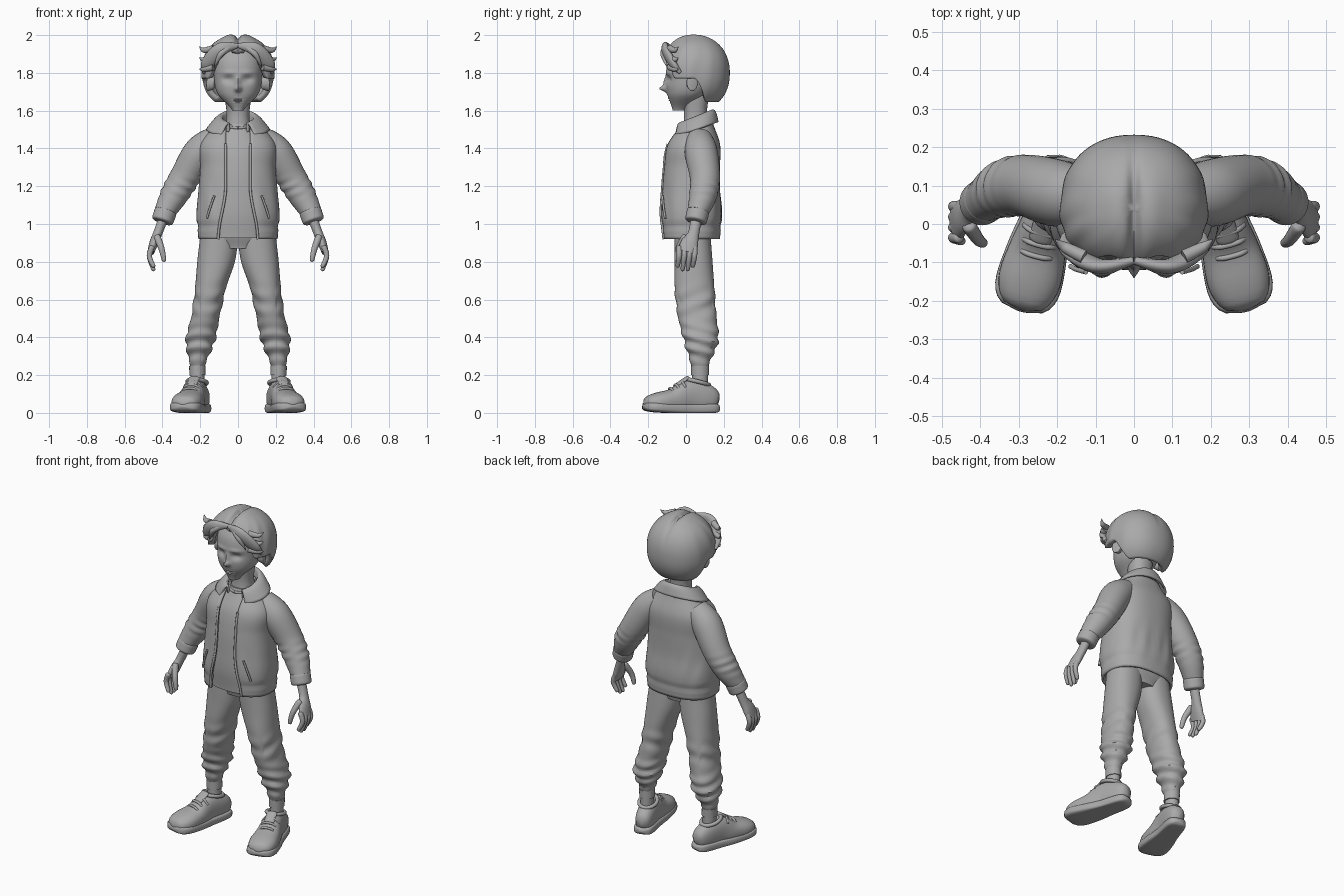
import bpy, bmesh, math
from math import sin, cos, pi, tau, exp, asin, radians, degrees
from mathutils import Vector, Matrix

cube = bpy.data.objects.get("Cube")
if cube:
    bpy.data.objects.remove(cube, do_unlink=True)

clay = bpy.data.materials.new("clay_grey")
clay.use_nodes = True
grey = (.4, .4, .4, 1)
clay.diffuse_color = grey
clay.node_tree.nodes["Principled BSDF"].inputs["Base Color"].default_value = grey

AXIS_X, AXIS_Y, AXIS_Z = Vector((1, 0, 0)), Vector((0, 1, 0)), Vector((0, 0, 1))


def signed_power(value, power):
    return math.copysign(abs(value) ** power, value)


def bump(across, along=0):
    return exp(-across * across - along * along)


def step(start, end, value):
    t = min(max((value - start) / (end - start), 0), 1)
    return t * t * (3 - 2 * t)


def curve(values, t):
    """Smooth curve through evenly spaced numbers or vectors."""
    last = len(values) - 1
    i = min(int(t * last), last - 1)
    u = t * last - i
    a, b, c, d = (values[min(max(k, 0), last)] for k in range(i - 1, i + 3))
    return b + u / 2 * ((c - a) + u * (2 * a - 5 * b + 4 * c - d + u * (3 * (b - c) + d - a)))


def skin(name, rows, closed=True, cap=True, shape=None, mirror=False, thickness=0):
    """Smooth surface through rows of points."""
    bm = bmesh.new()
    grid = [[bm.verts.new(shape(Vector(point)) if shape else point) for point in row] for row in rows]
    count = len(grid[0])
    for low, high in zip(grid, grid[1:]):
        for j in range(count if closed else count - 1):
            k = (j + 1) % count
            bm.faces.new((low[j], low[k], high[k], high[j]))
    if cap:
        bm.faces.new(reversed(grid[0]))
        bm.faces.new(grid[-1])
    bmesh.ops.remove_doubles(bm, verts=bm.verts, dist=.0001)
    bmesh.ops.recalc_face_normals(bm, faces=bm.faces)
    mesh = bpy.data.meshes.new(name)
    bm.to_mesh(mesh)
    bm.free()
    part = bpy.data.objects.new(name, mesh)
    bpy.context.collection.objects.link(part)
    mesh.materials.append(clay)
    if thickness:
        solid = part.modifiers.new("thickness", "SOLIDIFY")
        solid.thickness, solid.offset = thickness, -1
    if mirror:
        part.modifiers.new("mirror", "MIRROR")
    bpy.ops.object.select_all(action="DESELECT")
    part.select_set(True)
    bpy.context.view_layer.objects.active = part
    bpy.ops.object.shade_smooth_by_angle(angle=radians(50))


def stack(name, bottom, top, width, front, back, centre=(0, 0), opening=None,
          steps=40, sides=64, power=.9, **options):
    """Level oval sections whose size follows curves from bottom to top."""
    rows = []
    for i in range(steps + 1):
        t = i / steps
        z = bottom + (top - bottom) * t
        x, half, near, far = (curve(values, t) for values in (centre, width, front, back))
        start = asin((opening(z) / half) ** (1 / power)) if opening else 0
        segments = sides - 1 if opening else sides
        angles = [start + (tau - 2 * start) * j / segments for j in range(sides)]
        rows.append([(x + half * signed_power(sin(a), power),
                      (near + far) / 2 - (far - near) / 2 * signed_power(cos(a), power), z)
                     for a in angles])
    skin(name, rows, closed=not opening, cap=not opening, **options)
    return rows


def tube(name, path, width, depth=None, toward=AXIS_Y, blunt=0, power=1,
         steps=24, sides=20, mirror=True, shape=None):
    """Oval section swept along a path, with optional rounded ends."""
    path = [Vector(point) for point in path]
    spots = [curve(path, i / steps) for i in range(steps + 1)]
    rows = []
    for i, spot in enumerate(spots):
        t = i / steps
        tangent = (spots[min(i + 1, steps)] - spots[max(i - 1, 0)]).normalized()
        along = (toward - tangent * toward.dot(tangent)).normalized()
        across = along.cross(tangent)
        end = max(1 - abs(2 * t - 1) ** blunt, .02) ** .5 if blunt else 1
        wide, deep = curve(width, t) * end, curve(depth or width, t) * end
        rows.append([spot + across * wide * signed_power(cos(a), power)
                     + along * deep * signed_power(sin(a), power)
                     for a in (tau * j / sides for j in range(sides))])
    skin(name, rows, mirror=mirror, shape=shape)


# Head with sockets, nose, brows and lips
def face(v):
    if v.y < 0:
        x = abs(v.x)
        eye = bump((x - .05) / .03, (v.z - 1.765) / .02)
        nose = bump(x / .015, (v.z - 1.716) / .015)
        bridge = bump(x / .013, (v.z - 1.75) / .03)
        brow = bump((x - .05) / .04, (v.z - 1.8) / .013)
        lips = bump(x / .03, (v.z - 1.66) / .014) * cos((v.z - 1.662) * 500)
        v.y += .016 * eye - .034 * nose - .014 * bridge - .006 * brow + .006 * lips
    return v


stack("head", 1.6, 1.95, width=(.03, .107, .127, .127, .09), front=(-.07, -.1, -.105, -.095, -.05),
      back=(0, .11, .16, .17, .13), steps=64, sides=96, shape=face)
stack("neck", 1.46, 1.68, width=(.075, .06, .07), front=(-.02, -.01, -.02), back=(.13, .11, .12))
tube("ear", [(.12, .02, 1.745), (.16, .035, 1.75)], width=(.03, .05), depth=(.02, .034), blunt=6)


# Hair dome whose lower limit follows the hairline
def hair_point(angle, t):
    turn = abs(degrees(angle))
    limit = 50 + 47 * step(22, 58, turn) + 42 * step(90, 118, turn)
    polar = radians(limit) * t
    out, up = sin(polar) ** .9, signed_power(cos(polar), .9)
    reach = .168 if turn < 90 else .192
    x = .192 * out * signed_power(sin(angle), .9)
    y = -reach * out * signed_power(cos(angle), .9)
    front = 1 - step(0, .15, y)
    parting = bump(x / .014) * (1 + 2 * front) * step(0, .5, up)
    z = 1.8 + .2 * up - .007 * parting + .006 * bump((abs(x) - .05) / .03) * front
    strand = 1 + .012 * sin(turn / 4 + 6 * t) * front * step(.2, .6, t)
    return x * strand, .04 + y * strand, z


skin("hair", [[hair_point(tau * j / 120 - pi, i / 32) for j in range(120)] for i in range(33)],
     cap=False, thickness=.035)

# Swept fringe and side tufts
tube("fringe", [(0, -.095, 1.945), (.09, -.11, 1.925), (.16, -.07, 1.85), (.18, -.03, 1.8)],
     width=(.012, .036, .035, .01), depth=(.01, .02, .02, .01))
tube("front_lock", [(.03, -.1, 1.945), (.09, -.12, 1.9), (.125, -.1, 1.83)], width=(.015, .016, .002))
for height, lift in ((1.93, .01), (1.88, 0), (1.83, -.01)):
    tube("hair_tuft", [(.13, -.085, height), (.18, -.06, height - .01), (.205, -.04, height + lift)],
         width=(.018, .014, .001))

# Shirt
stack("shirt", .925, 1.53, width=(.185, .185, .175, .165, .15, .07),
      front=(-.11, -.12, -.115, -.105, -.08, -.02), back=(.13, .14, .14, .14, .14, .12))
tube("neckline", [(0, -.03, 1.508), (.045, -.014, 1.514), (.076, .03, 1.535)], width=(.007, .007))


# Open jacket with waistband and soft folds
def opening(z):
    return .065 + .04 * step(1.2, .92, z)


def cloth(v):
    pinch = 1 - .04 * bump((v.z - .99) / .01)
    fold = sin(v.x * 70 + v.z * 14) * .003 * bump((v.z - 1.1) / .1)
    return Vector((v.x * pinch, v.y * pinch + fold, v.z))


jacket = stack("jacket", .92, 1.55, width=(.21, .22, .21, .2, .2, .11),
               front=(-.13, -.14, -.13, -.12, -.1, -.02), back=(.18, .19, .18, .18, .18, .14),
               opening=opening, power=.82, shape=cloth, thickness=.014)
tube("zip_edge", [row[0] for row in jacket[:-5:4]], width=(.007, .007))
tube("pocket_welt", [(.125, -.125, 1.15), (.15, -.118, 1.08), (.165, -.11, 1.03)], width=(.006, .006))

# Folded collar, lower at the front
collar = []
for i in range(13):
    t = i / 12
    wide, deep = curve((.078, .085, .12, .168), t), curve((.08, .09, .11, .125), t)
    drop = curve((.05, 0, .01, .065), t)
    angles = [radians(32 + 296 * j / 47) for j in range(48)]
    collar.append([(wide * sin(a), .048 - deep * cos(a), 1.605 - .075 * cos(a / 2) ** 2 - drop)
                   for a in angles])
skin("collar", collar, closed=False, cap=False, thickness=.012)


# Sleeves with elbow folds and gathered cuffs
def elbow(v):
    fold = sin(v.z * 120 - v.x * 50) * bump((v.z - 1.19) / .05)
    return v + Vector((.6, .4, .3)) * .006 * fold


tube("sleeve", [(.12, .07, 1.45), (.2, .08, 1.38), (.28, .1, 1.25), (.34, .09, 1.15), (.39, .06, 1.06)],
     width=(.07, .087, .08, .073, .055), sides=32, steps=40, shape=elbow)
tube("cuff", [(.38, .066, 1.075), (.403, .05, 1.008)], width=(.06, .058), blunt=6, sides=28)

# Hands
tube("palm", [(.395, .055, 1.03), (.425, .04, .95), (.445, .02, .9), (.462, .004, .85)],
     width=(.026, .024, .024, .018), depth=(.03, .03, .046, .05))
for k in range(4):
    y = .027 * k - .036
    tip = .75 + .02 * (k in (0, 3))
    tube("finger", [(.452, y, .885), (.469, y, .83), (.444, y - .01, tip)], width=(.015, .014, .011), blunt=10)
tube("thumb", [(.432, 0, .94), (.405, -.04, .87), (.39, -.05, .8)], width=(.02, .016, .012), blunt=10)


# Trousers with creases at knee and shin
def creases(v):
    shin = .007 * sin(v.z * 95 + v.y * 25) * bump((v.z - .36) / .09)
    knee = .004 * sin(v.z * 60 - v.y * 30) * bump((v.z - .58) / .07)
    push = shin + knee
    return v + Vector((math.copysign(push, (v.x - .2) * push), math.copysign(push, (v.y - .07) * push), 0))


stack("trouser_leg", .235, .95, centre=(.215, .2, .17, .145, .115, .1),
      width=(.036, .076, .075, .082, .1, .1), front=(.03, -.01, -.045, -.06, -.06, -.06),
      back=(.115, .17, .16, .15, .14, .13), steps=60, shape=creases, mirror=True)
stack("hips", .87, .99, width=(.12, .19, .19), front=(-.045, -.065, -.08), back=(.12, .135, .14))

# Ankles and sock bands
for name, low, high, size in (("ankle", .13, .27, .037), ("sock_band", .2, .25, .043)):
    tube(name, [(.214, .075, low), (.216, .075, high)], width=(size, size), depth=(size + .005, size + .005))

# Shoes, built along y and then turned outward
placement = Matrix.Translation((.238, -.02, 0)) @ Matrix.Rotation(radians(15), 4, "Z")


def place(v):
    return placement @ Vector((v.x, v.y, max(v.z, 0)))


instep = (.12, .16, .175, .13, .11, .09)
outline = (.05, .055, .06, .074, .082, .07)


def shoe_tube(name, path, width, depth=None, toward=AXIS_X, **options):
    tube(name, path, width, depth, toward=toward, shape=place, **options)


shoe_tube("shoe_upper", [(0, .2 - .082 * i, height / 2) for i, height in enumerate(instep)],
          width=[height / 2 for height in instep], depth=outline, blunt=8, power=.85, sides=32)
shoe_tube("shoe_sole", [(0, .205, .025), (0, 0, .022), (0, -.215, .035)], width=(.027, .027),
          depth=[half + .005 for half in outline], blunt=8, power=.5, sides=32)
ankle_loop = [(.05 * sin(a), .085 - .06 * cos(a), .163 + .015 * cos(a))
              for a in (pi * i / 8 for i in range(17))]
shoe_tube("shoe_collar", ankle_loop, width=(.011, .011), toward=AXIS_Z, steps=40)
shoe_tube("shoe_tongue", [(0, -.03, .145), (0, .035, .19)], width=(.012, .01), depth=(.03, .03), blunt=6)
for k in range(3):
    y, z = .03 * k - .065, .018 * k + .127
    shoe_tube("lace", [(-.05, y + .01, z - .03), (-.025, y, z), (.025, y, z), (.05, y + .01, z - .03)],
              width=(.007, .007), toward=AXIS_Y)
